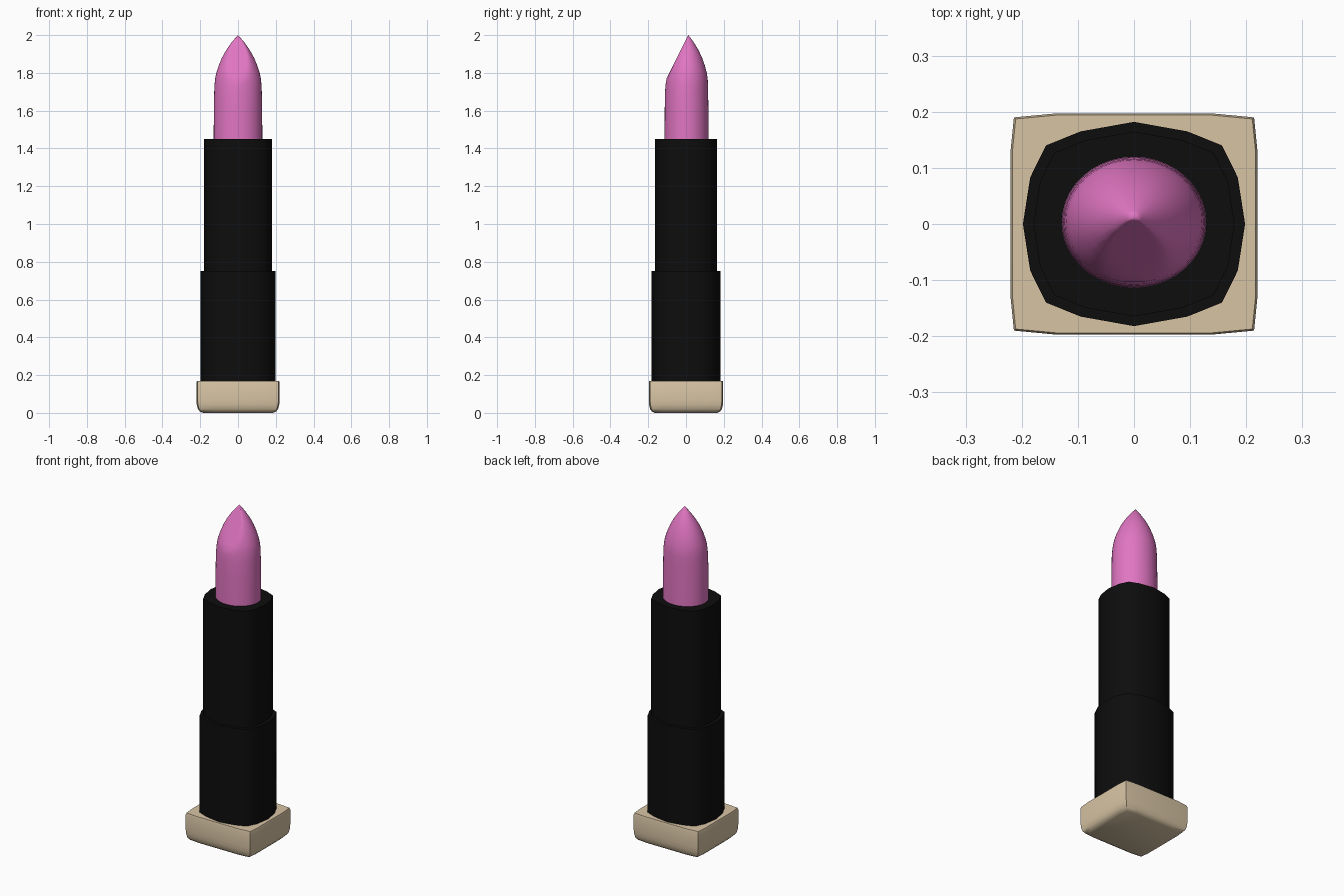
import bpy, bmesh, math

if "Cube" in bpy.data.objects:
    bpy.data.objects.remove(bpy.data.objects["Cube"])


def material(name, rgb):
    m = bpy.data.materials.new(name)
    m.diffuse_color = (*rgb, 1)
    m.use_nodes = True
    m.node_tree.nodes["Principled BSDF"].inputs["Base Color"].default_value = m.diffuse_color
    return m


def mirrored(quarter):
    """Closed outline from a quarter running from the +x axis to the +y axis."""
    half = quarter + [(-x, y) for x, y in reversed(quarter[:-1])]
    return half + [(x, -y) for x, y in reversed(half[1:-1])]


def loft(name, outline, levels, mat, angle, tip=None, shape=None):
    """Stack scaled copies of an outline; levels are (z, scale)."""
    bm = bmesh.new()
    rings = []
    for z, s in levels:
        pts = [(x * s, y * s, z) for x, y in outline]
        rings.append([bm.verts.new(shape(p) if shape else p) for p in pts])
    n = len(outline)
    for a, b in zip(rings, rings[1:]):
        for i in range(n):
            j = (i + 1) % n
            bm.faces.new((a[i], a[j], b[j], b[i]))
    bm.faces.new(rings[0][::-1])
    if tip:
        t = bm.verts.new(tip)
        for i in range(n):
            bm.faces.new((rings[-1][i], rings[-1][(i + 1) % n], t))
    else:
        bm.faces.new(rings[-1])
    bmesh.ops.recalc_face_normals(bm, faces=bm.faces)
    me = bpy.data.meshes.new(name)
    bm.to_mesh(me)
    bm.free()
    ob = bpy.data.objects.new(name, me)
    bpy.context.collection.objects.link(ob)
    me.materials.append(mat)
    bpy.ops.object.select_all(action='DESELECT')
    ob.select_set(True)
    bpy.context.view_layer.objects.active = ob
    bpy.ops.object.shade_smooth_by_angle(angle=math.radians(angle))
    return ob


black = material("black_plastic", (0.004, 0.004, 0.004))
beige = material("beige_plastic", (0.68, 0.55, 0.37))
pink = material("pink_wax", (0.75, 0.18, 0.54))

# Squarish base with a rounded underside
base = mirrored([(0.22, 0), (0.22, 0.13), (0.214, 0.19), (0.14, 0.197), (0, 0.197)])
loft("base", base, [(0, 0.84), (0.008, 0.92), (0.02, 0.965), (0.045, 0.993),
                    (0.07, 1), (0.16, 1), (0.17, 0.985)], beige, 50)

# Two stepped sleeves sharing one sixteen-sided outline
sleeve = mirrored([(0.198, 0), (0.185, 0.083), (0.157, 0.14), (0.095, 0.165), (0, 0.182)])
loft("lower_sleeve", sleeve, [(0.15, 1), (0.75, 1)], black, 45)
loft("upper_sleeve", sleeve, [(0.7, 0.905), (1.45, 0.905)], black, 45)

# Pointed bullet, cut flat by a slanted plane at the front
TIP = (0, 0.012, 2.0)


def slant(p):
    x, y, z = p
    y += 0.003 + 0.009 * max(0, (z - 1.7) / 0.3)
    return (x, max(y, TIP[1] - (TIP[2] - z) * 0.5), z)


N = 40
oval = [(math.cos(2 * math.pi * i / N), 0.905 * math.sin(2 * math.pi * i / N)) for i in range(N)]
loft("lipstick_bullet", oval,
     [(1.4, 0.129), (1.6, 0.128), (1.7, 0.126), (1.74, 0.124), (1.77, 0.121), (1.8, 0.115),
      (1.84, 0.102), (1.88, 0.085), (1.92, 0.063), (1.96, 0.035), (1.985, 0.014)],
     pink, 60, TIP, slant)
